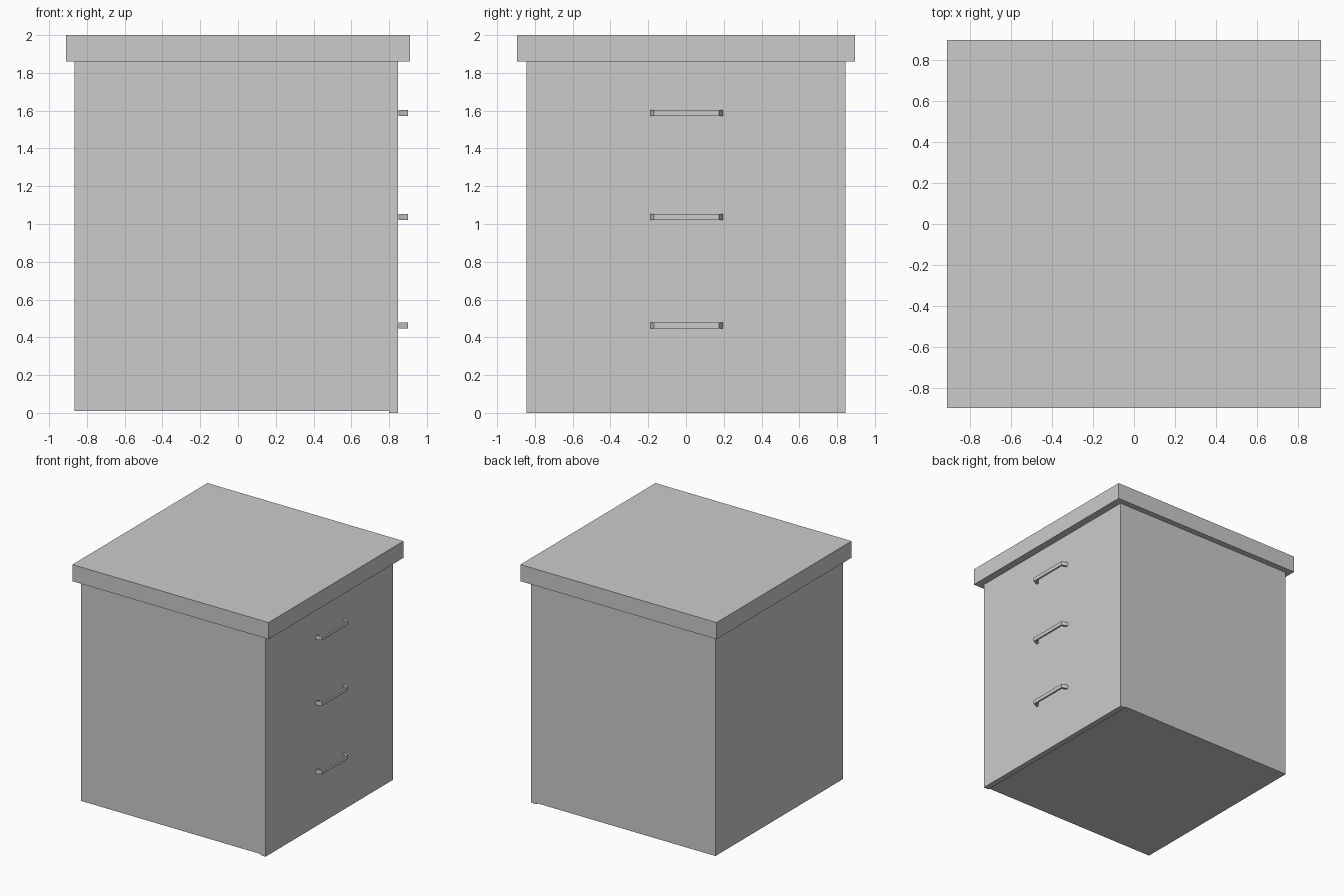
import bpy
import bmesh

if "Cube" in bpy.data.objects:
    bpy.data.objects.remove(bpy.data.objects["Cube"])


def box(name, x0, x1, y0, y1, z0, z1):
    bm = bmesh.new()
    bmesh.ops.create_cube(bm, size=1)
    for v in bm.verts:
        v.co = ((v.co.x + 0.5) * (x1 - x0) + x0,
                (v.co.y + 0.5) * (y1 - y0) + y0,
                (v.co.z + 0.5) * (z1 - z0) + z0)
    return finish(name, bm)


def finish(name, bm):
    bmesh.ops.recalc_face_normals(bm, faces=bm.faces)
    mesh = bpy.data.meshes.new(name)
    bm.to_mesh(mesh)
    bm.free()
    obj = bpy.data.objects.new(name, mesh)
    bpy.context.collection.objects.link(obj)
    return obj


def handle(name, z, half=0.016):
    # flat bar with slanted legs: outer and inner cross-sections swept as quads
    yc = 0.003
    outer = [(0.85, -0.192), (0.90, -0.172), (0.90, 0.172), (0.85, 0.192)]
    inner = [(0.85, -0.172), (0.885, -0.158), (0.885, 0.158), (0.85, 0.172)]
    bm = bmesh.new()
    rings = []
    for o, i in zip(outer, inner):
        rings.append([bm.verts.new((p[0], p[1] + yc, z + s * half))
                      for p, s in ((o, -1), (o, 1), (i, 1), (i, -1))])
    for a, b in zip(rings, rings[1:]):
        for k in range(4):
            n = (k + 1) % 4
            bm.faces.new((a[k], a[n], b[n], b[k]))
    bm.faces.new(rings[0])
    bm.faces.new(rings[-1])
    return finish(name, bm)


# cabinet carcass and overhanging top
box("cabinet_body", -0.865, 0.80, -0.845, 0.845, 0.01, 1.86)
box("top_slab", -0.91, 0.91, -0.895, 0.895, 1.86, 2.0)

# three drawer fronts with their handles on the +x side
drawers = [("bottom", 0.0, 0.766, 0.463),
           ("middle", 0.766, 1.313, 1.038),
           ("upper", 1.313, 1.86, 1.588)]
for label, z0, z1, hz in drawers:
    box(label + "_drawer_front", 0.80, 0.848, -0.845, 0.845, z0, z1)
    handle(label + "_drawer_handle", hz)
